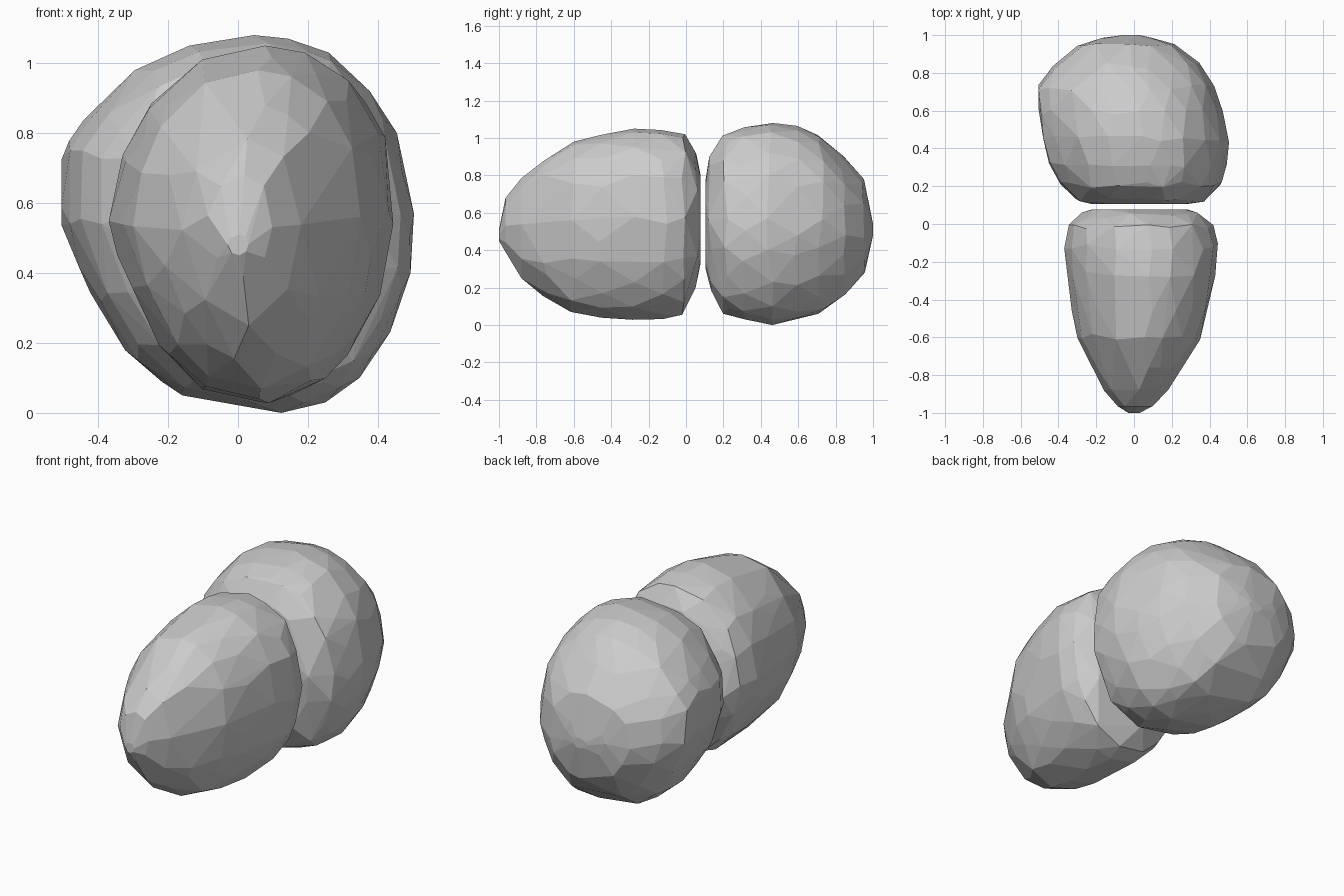
import bpy, bmesh, random

random.seed(4)

stone_grey = bpy.data.materials.new("stone grey")
stone_grey.diffuse_color = (0.6, 0.6, 0.6, 1)


def outline_point(outline, t):
    """Point on the closed outline, scaled to -1..1 on both axes."""
    n = len(outline)
    i, f = int(t) % n, t % 1
    a, b = outline[i], outline[(i + 1) % n]
    out = []
    for k in (0, 1):
        low = min(p[k] for p in outline)
        high = max(p[k] for p in outline)
        value = a[k] + (b[k] - a[k]) * f
        out.append(2 * (value - low) / (high - low) - 1)
    return out


def make_stone(name, outline, stations):
    """Faceted hull over cross-sections (y, left, right, bottom, top)."""
    bm = bmesh.new()
    n = len(outline)
    for r, (y, x0, x1, z0, z1) in enumerate(stations):
        small = (x1 - x0) < 0.35
        step = 2 if small else 1
        for i in range(0, n, step):
            # keep true corners on every second ring, wander on the others
            t = i + (random.uniform(0.0, 0.6) if r % 2 else 0.0)
            u, v = outline_point(outline, t)
            inner = 0 < r < len(stations) - 1
            dy = random.uniform(-0.018, 0.018) if inner and not small else 0
            bm.verts.new(((x0 + x1) / 2 + u * (x1 - x0) / 2, y + dy,
                          (z0 + z1) / 2 + v * (z1 - z0) / 2))
    hull = bmesh.ops.convex_hull(bm, input=bm.verts[:])
    loose = [v for v in bm.verts if not v.link_faces]
    bmesh.ops.delete(bm, geom=loose, context='VERTS')
    # merge nearly level triangles into broad chipped facets
    bmesh.ops.dissolve_limit(bm, angle_limit=0.06, verts=bm.verts[:], edges=bm.edges[:])
    bmesh.ops.recalc_face_normals(bm, faces=bm.faces[:])
    mesh = bpy.data.meshes.new(name)
    bm.to_mesh(mesh)
    bm.free()
    mesh.materials.append(stone_grey)
    obj = bpy.data.objects.new(name, mesh)
    bpy.context.collection.objects.link(obj)
    return obj


# Tapered front stone
make_stone("front_stone", [
    (0.08, 1.05), (0.20, 1.03), (0.33, 0.95), (0.42, 0.80), (0.45, 0.58),
    (0.41, 0.35), (0.36, 0.23), (0.26, 0.10), (0.09, 0.03), (-0.10, 0.07),
    (-0.21, 0.17), (-0.32, 0.36), (-0.37, 0.55), (-0.34, 0.72),
    (-0.27, 0.87), (-0.11, 1.01)],
    [(-1.0, -0.03, 0.03, 0.45, 0.51),
     (-0.965, -0.09, 0.10, 0.39, 0.68),
     (-0.88, -0.16, 0.18, 0.25, 0.785),
     (-0.75, -0.23, 0.27, 0.14, 0.885),
     (-0.60, -0.30, 0.35, 0.07, 0.98),
     (-0.45, -0.33, 0.40, 0.035, 1.02),
     (-0.27, -0.35, 0.43, 0.028, 1.05),
     (-0.12, -0.37, 0.45, 0.026, 1.045),
     (-0.02, -0.345, 0.42, 0.055, 1.02),
     (0.045, -0.30, 0.355, 0.18, 0.93),
     (0.078, -0.22, 0.28, 0.33, 0.80)])

# Rounded back stone
make_stone("back_stone", [
    (0.03, 1.08), (0.13, 1.07), (0.25, 1.03), (0.37, 0.92), (0.45, 0.80),
    (0.50, 0.57), (0.49, 0.40), (0.43, 0.23), (0.34, 0.10), (0.24, 0.03),
    (0.11, 0.0), (-0.18, 0.05), (-0.31, 0.15), (-0.42, 0.32),
    (-0.51, 0.54), (-0.51, 0.75), (-0.45, 0.84), (-0.32, 0.98),
    (-0.16, 1.05)],
    [(0.105, -0.22, 0.28, 0.30, 0.78),
     (0.135, -0.31, 0.37, 0.17, 0.92),
     (0.21, -0.39, 0.465, 0.06, 1.02),
     (0.31, -0.45, 0.495, 0.015, 1.06),
     (0.45, -0.48, 0.503, 0.0, 1.08),
     (0.59, -0.505, 0.475, 0.015, 1.065),
     (0.72, -0.505, 0.425, 0.06, 1.015),
     (0.84, -0.43, 0.35, 0.145, 0.91),
     (0.94, -0.30, 0.22, 0.28, 0.78),
     (0.985, -0.17, 0.10, 0.42, 0.63),
     (1.0, -0.06, 0.03, 0.48, 0.54)])
